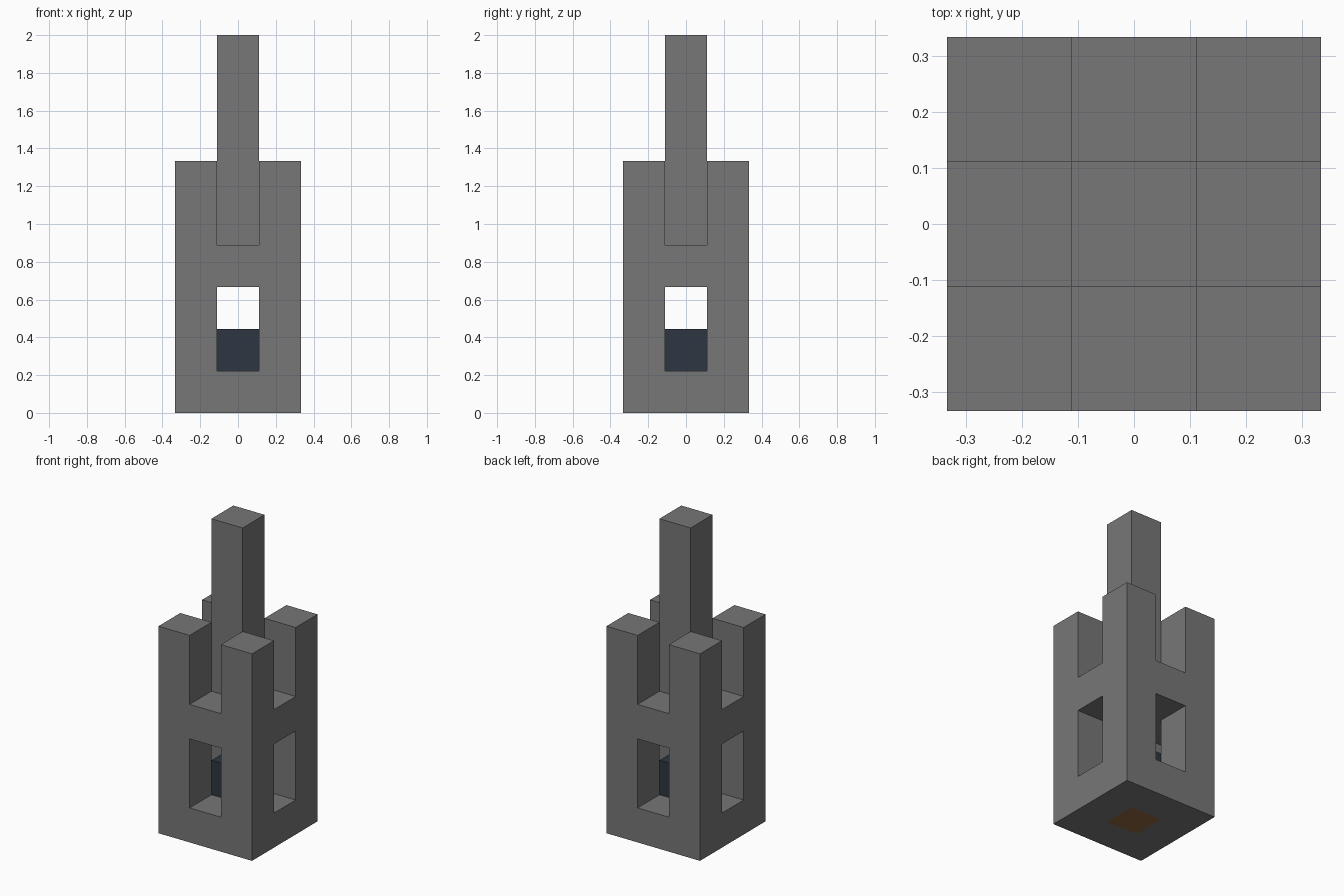
import bpy
import bmesh
from mathutils import Vector

cube = bpy.data.objects.get("Cube")
if cube:
    bpy.data.objects.remove(cube)

U = 2 / 9  # edge of one building block


def material(name, rgb):
    mat = bpy.data.materials.new(name)
    mat.use_nodes = True
    colour = (*rgb, 1)
    mat.diffuse_color = colour
    mat.node_tree.nodes["Principled BSDF"].inputs["Base Color"].default_value = colour
    return mat


stone = material("stone grey", (0.184, 0.184, 0.184))
slate = material("dark slate blue", (0.027, 0.037, 0.053))
earth = material("earth brown", (0.29, 0.14, 0.052))


def blocks(xs, ys, zs):
    return {(x, y, z) for x in xs for y in ys for z in zs}


ALL = (-1, 0, 1)
ENDS = (-1, 1)
CENTRE = (0,)

# Parts as groups of blocks
plug = blocks(CENTRE, CENTRE, CENTRE)
parts = {
    "base": (blocks(ALL, ALL, CENTRE) - plug, stone),
    "base_plug": (plug, earth),
    "core_block": (blocks(CENTRE, CENTRE, (1,)), slate),
    "corner_posts": (blocks(ENDS, ENDS, range(1, 6)), stone),
    "floor": (blocks(ALL, ALL, (3,)) - blocks(ENDS, ENDS, (3,)), stone),
    "spire": (blocks(CENTRE, CENTRE, range(4, 9)), stone),
}
solid = set().union(*(cells for cells, _ in parts.values()))
AXES = [Vector(a) for a in ((1, 0, 0), (0, 1, 0), (0, 0, 1))]

# Skin each part, leaving out faces buried against another block
for name, (cells, mat) in parts.items():
    bm = bmesh.new()
    for cell in sorted(cells):
        centre = Vector(cell) + AXES[2] / 2
        for i in range(3):
            for side in ENDS:
                out = AXES[i] * side
                if tuple(int(c) for c in Vector(cell) + out) in solid:
                    continue
                a, b = AXES[(i + 1) % 3] / 2, AXES[(i + 2) % 3] / 2 * side
                mid = centre + out / 2
                corners = (mid - a - b, mid + a - b, mid + a + b, mid - a + b)
                bm.faces.new([bm.verts.new(p * U) for p in corners])
    bmesh.ops.remove_doubles(bm, verts=bm.verts[:], dist=U / 100)
    mesh = bpy.data.meshes.new(name)
    bm.to_mesh(mesh)
    bm.free()
    mesh.materials.append(mat)
    bpy.context.collection.objects.link(bpy.data.objects.new(name, mesh))
